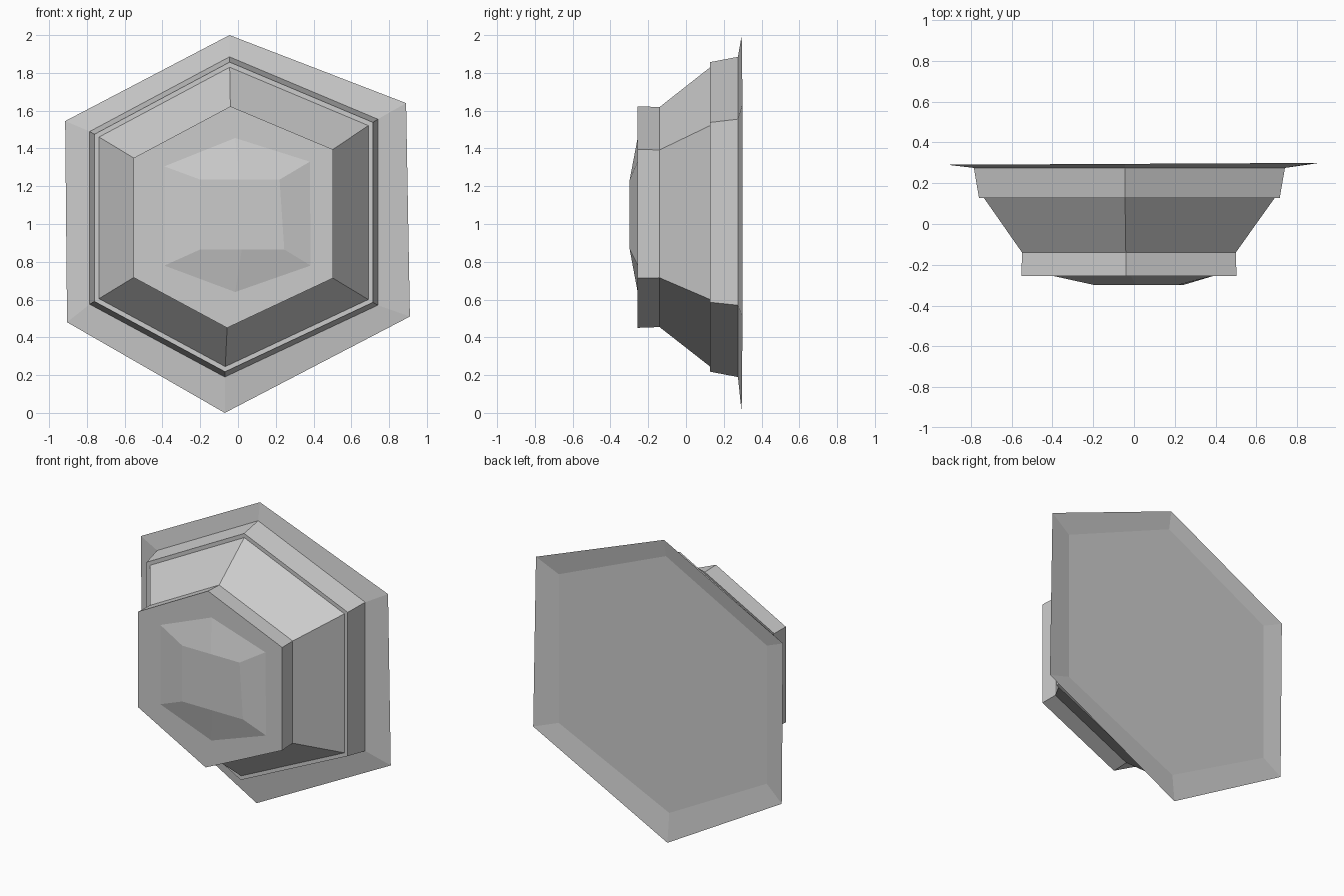
import bpy, bmesh

if "Cube" in bpy.data.objects:
    bpy.data.objects.remove(bpy.data.objects["Cube"])

# Uneven hexagon outlines (x, z), clockwise from the top corner seen from the front
FLANGE = [(-0.045, 2.0), (0.89, 1.64), (0.91, 0.51), (-0.07, 0.0), (-0.905, 0.48), (-0.915, 1.545)]
HOUSING = [(-0.045, 1.885), (0.74, 1.555), (0.74, 0.57), (-0.07, 0.19), (-0.785, 0.575), (-0.785, 1.49)]
LENS_BASE = [(-0.015, 1.455), (0.38, 1.33), (0.385, 0.78), (-0.015, 0.64), (-0.39, 0.78), (-0.39, 1.305)]
LENS_TOP = [(0.01, 1.235), (0.22, 1.235), (0.245, 0.865), (0.02, 0.865), (-0.2, 0.865), (-0.2, 1.235)]


def ring(outline, y, scale=1.0, cx=-0.03, cz=1.035):
    """Place an outline at depth y, scaled about the housing centre."""
    return [(cx + (x - cx) * scale, y, cz + (z - cz) * scale) for x, z in outline]


def loft(name, rings, cap=None):
    """Bridge rings from back to front; optionally cap the last ring."""
    bm = bmesh.new()
    loops = [[bm.verts.new(p) for p in r] for r in rings]
    for a, b in zip(loops, loops[1:]):
        for i in range(len(a)):
            j = (i + 1) % len(a)
            bm.faces.new((a[i], b[i], b[j], a[j]))
    if cap == "front":
        bm.faces.new(loops[-1][::-1])
    elif cap == "back":
        bm.faces.new(loops[-1])
    mesh = bpy.data.meshes.new(name)
    bm.to_mesh(mesh)
    bm.free()
    obj = bpy.data.objects.new(name, mesh)
    bpy.context.collection.objects.link(obj)
    return obj


# Dished flange sheet with the flat back plate
flange_rim = [(x, 0.295 + 0.005 * x, z) for x, z in FLANGE]
loft("back_flange", [flange_rim, ring(HOUSING, 0.275)], cap="back")

# Stepped housing: collar, ledge, tapered cone, front band, front face
loft("housing", [
    ring(HOUSING, 0.275),
    ring(HOUSING, 0.128, 0.967),
    ring(HOUSING, 0.128, 0.935),
    ring(HOUSING, -0.14, 0.687),
    ring(HOUSING, -0.256, 0.692),
    ring(LENS_BASE, -0.256),
])

# Shallow faceted lens on the front
loft("front_lens", [ring(LENS_BASE, -0.256), ring(LENS_TOP, -0.298)], cap="front")
